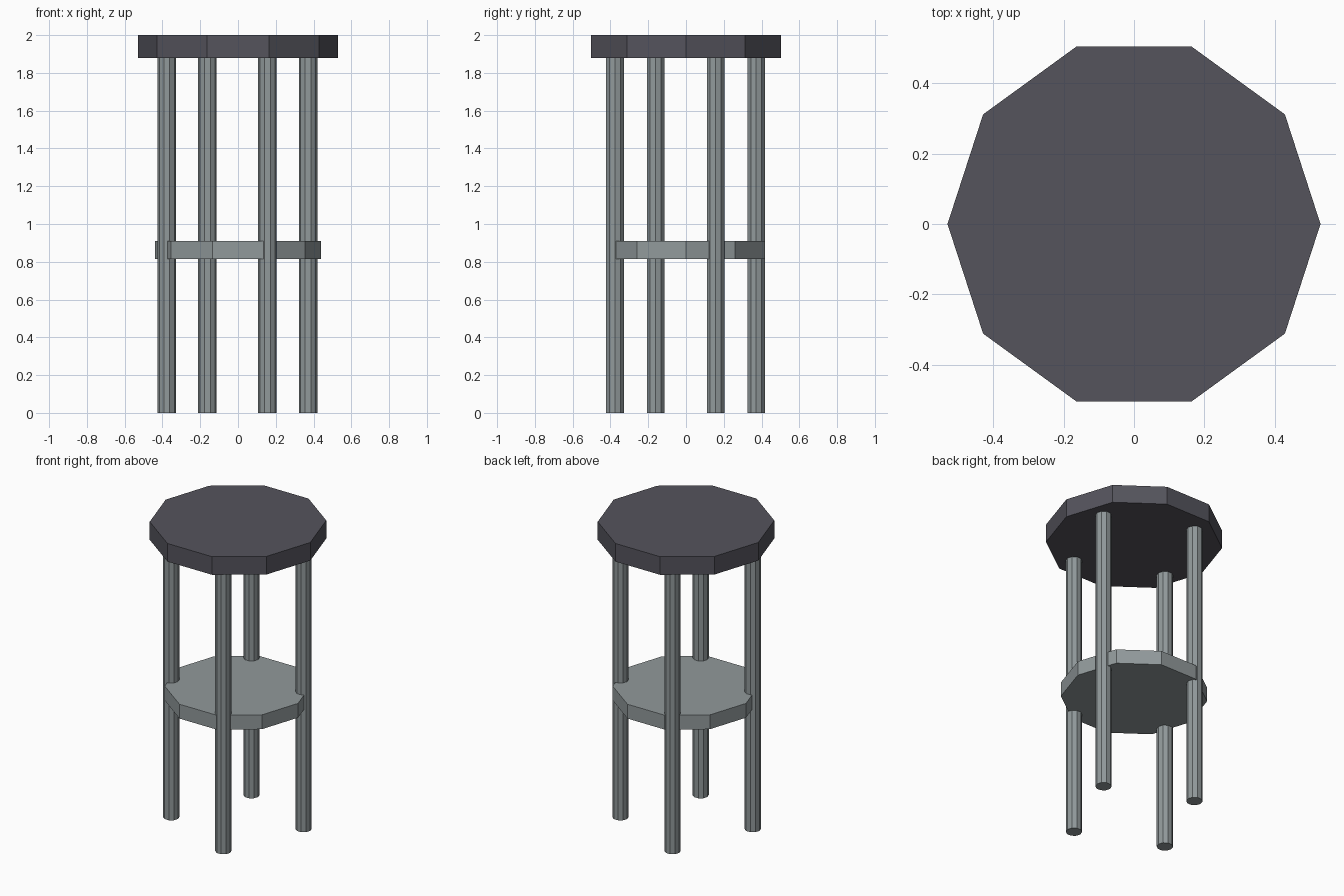
import bpy
import math

if "Cube" in bpy.data.objects:
    bpy.data.objects.remove(bpy.data.objects["Cube"])


def material(name, color):
    m = bpy.data.materials.new(name)
    m.diffuse_color = (*color, 1.0)
    m.use_nodes = True
    m.node_tree.nodes["Principled BSDF"].inputs["Base Color"].default_value = m.diffuse_color
    return m


def prism(name, radius, z0, z1, mat, x=0.0, y=0.0, turn=0.0, sides=10):
    # flat-sided column with its first corner pointing along +x, then turned
    bpy.ops.mesh.primitive_cylinder_add(
        vertices=sides, radius=radius, depth=z1 - z0,
        location=(x, y, (z0 + z1) / 2), rotation=(0, 0, math.pi / 2 + turn))
    ob = bpy.context.object
    ob.name = name
    ob.data.materials.append(mat)
    return ob


dark = material("dark charcoal", (0.089, 0.087, 0.107))
steel = material("grey steel", (0.283, 0.319, 0.328))

# seat and lower shelf: ten-sided slabs
prism("seat", 0.53, 1.88, 2.0, dark)
prism("lower_shelf", 0.44, 0.815, 0.91, steel)

# four legs around the centre, turned off the axes
names = ["right_leg", "back_leg", "left_leg", "front_leg"]
for i, name in enumerate(names):
    a = math.radians(23) + i * math.pi / 2
    prism(name, 0.049, 0.0, 1.885, steel,
          0.406 * math.cos(a) - 0.003, 0.406 * math.sin(a) - 0.002)
